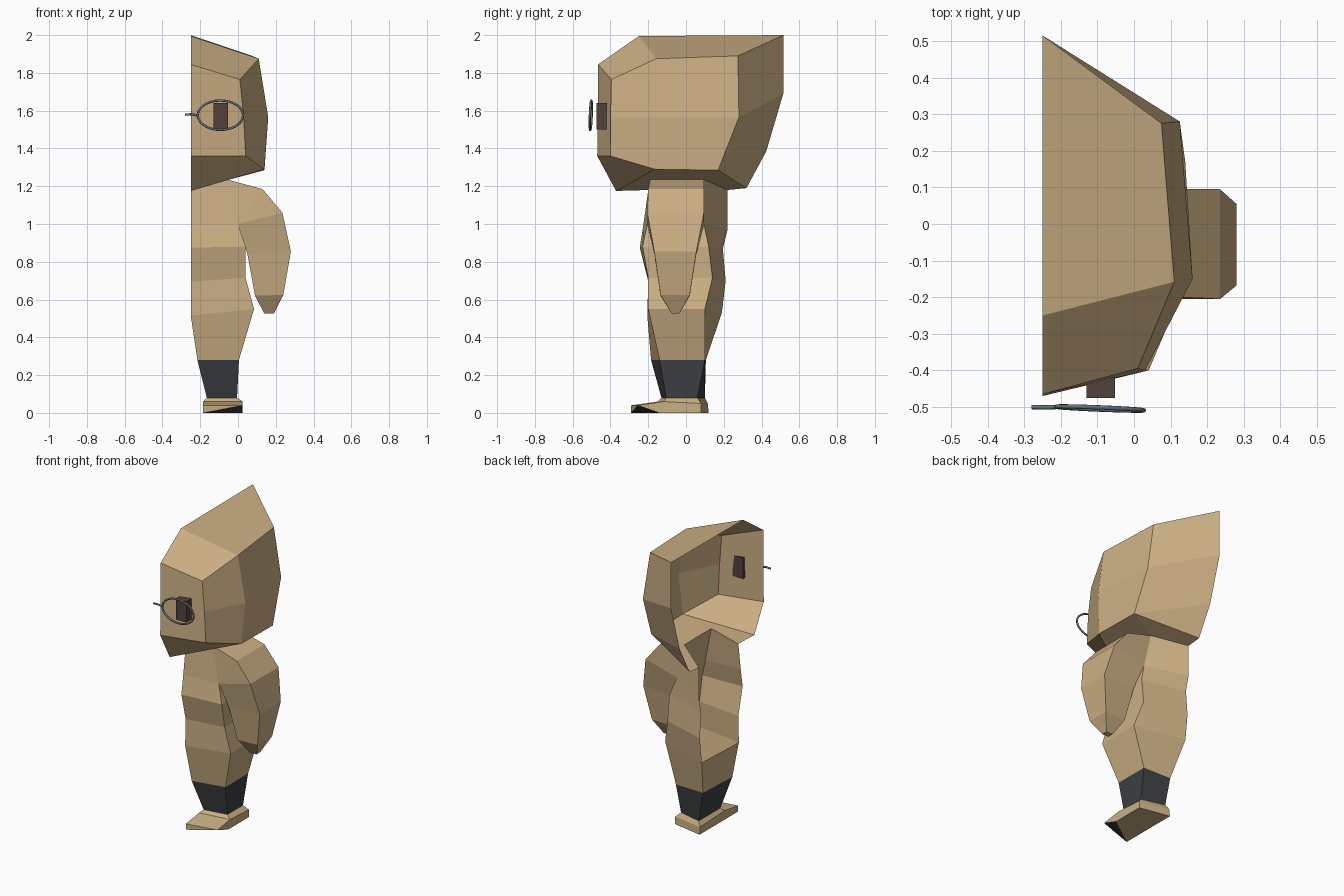
import bpy, bmesh, math
from mathutils import Vector

if "Cube" in bpy.data.objects:
    bpy.data.objects.remove(bpy.data.objects["Cube"])

def material(name, rgb):
    m = bpy.data.materials.new(name)
    m.diffuse_color = (*rgb, 1)
    m.use_nodes = True
    m.node_tree.nodes["Principled BSDF"].inputs["Base Color"].default_value = m.diffuse_color
    return m

TAN = material("tan", (0.60, 0.43, 0.23))
DARK = material("charcoal", (0.045, 0.05, 0.055))
BROWN = material("dark_brown", (0.085, 0.055, 0.045))
STEEL = material("steel", (0.13, 0.18, 0.20))
CUT = -0.25          # open centre plane of the half figure

def make(name, verts, faces, mats):
    """faces: index tuples; an optional dict of face index -> material slot is not needed here"""
    bm = bmesh.new()
    vs = [bm.verts.new(v) for v in verts]
    for f, slot in faces:
        bm.faces.new([vs[i] for i in f]).material_index = slot
    bmesh.ops.remove_doubles(bm, verts=bm.verts, dist=0.0005)
    bmesh.ops.dissolve_degenerate(bm, edges=bm.edges, dist=0.0005)
    bmesh.ops.recalc_face_normals(bm, faces=bm.faces)
    me = bpy.data.meshes.new(name)
    bm.to_mesh(me)
    bm.free()
    for m in mats:
        me.materials.append(m)
    ob = bpy.data.objects.new(name, me)
    bpy.context.collection.objects.link(ob)
    return ob

def strips(rows, closed=True, slots=None, start=0):
    """quads between consecutive 4-point rows"""
    faces = []
    for r in range(len(rows) - 1):
        for i in range(4 if closed else 3):
            j = (i + 1) % 4
            a, b = start + r * 4, start + r * 4 + 4
            faces.append(((a + i, a + j, b + j, b + i), slots[r] if slots else 0))
    return faces

# Neck ring shared by head and torso: front centre, front side, back side, back centre
neck = [(CUT, -0.20, 1.18), (-0.055, -0.19, 1.235), (-0.055, 0.095, 1.235), (CUT, 0.22, 1.18)]

# Head: centre profile (y, z) and outer corners, joined to the neck ring
head_pts = {
    "c0": (CUT, -0.37, 1.175), "c1": (CUT, -0.47, 1.36), "c2": (CUT, -0.465, 1.845),
    "c3": (CUT, -0.25, 1.995), "c4": (CUT, 0.515, 2.0), "c5": (CUT, 0.515, 1.69),
    "c6": (CUT, 0.425, 1.385), "c7": (CUT, 0.32, 1.19),
    "f1": (0.04, -0.40, 1.36), "fm": (0.03, -0.40, 1.565), "f2": (0.01, -0.395, 1.765),
    "t1": (0.11, -0.158, 1.875), "t2": (0.075, 0.275, 1.89),
    "m1": (0.16, -0.15, 1.565), "m2": (0.125, 0.28, 1.565),
    "b1": (0.14, -0.165, 1.29), "b2": (0.14, 0.17, 1.285),
    "n0": neck[0], "n1": neck[1], "n2": neck[2], "n3": neck[3]}
head_faces = """c0 c1 f1 b1,c1 c2 f2 fm f1,c2 c3 t1 f2,c3 c4 t2 t1,f2 t1 m1 fm,fm m1 b1 f1,
t1 t2 m2 m1,m1 m2 b2 b1,t2 c4 c5 m2,m2 c5 c6 b2,b2 c6 c7,c0 b1 n1 n0,b1 b2 n2 n1,b2 c7 n3 n2"""
keys = list(head_pts)
make("head", list(head_pts.values()),
     [(tuple(keys.index(k) for k in f.split()), 0) for f in head_faces.split(",")], [TAN])

# Torso (open at the centre) and leg, ankle band, foot (closed)
torso = [neck,
         [(CUT, -0.225, 1.0), (0.0, -0.205, 1.0), (0.0, 0.095, 1.0), (CUT, 0.22, 0.97)],
         [(CUT, -0.245, 0.875), (0.04, -0.23, 0.88), (0.04, 0.12, 0.88), (CUT, 0.195, 0.87)],
         [(CUT, -0.20, 0.695), (0.04, -0.20, 0.715), (0.04, 0.14, 0.715), (CUT, 0.21, 0.70)]]
leg = [[(CUT, -0.205, 0.515), (0.085, -0.20, 0.55), (0.085, 0.10, 0.55), (CUT, 0.19, 0.53)],
       [(-0.215, -0.185, 0.28), (0.005, -0.14, 0.28), (0.005, 0.10, 0.28), (-0.20, 0.105, 0.28)],
       [(-0.165, -0.13, 0.08), (-0.005, -0.105, 0.08), (-0.005, 0.06, 0.08), (-0.165, 0.10, 0.08)],
       [(-0.185, -0.15, 0.06), (0.025, -0.12, 0.06), (0.025, 0.08, 0.05), (-0.185, 0.115, 0.05)]]
make("torso", sum(torso + leg[:1], []), strips(torso + leg[:1], closed=False), [TAN])
make("leg", sum(leg, []), strips(leg, slots=[0, 1, 0]), [TAN, DARK])

# Foot: toe wedge with an undercut outer corner
foot = leg[3] + [(-0.185, -0.29, 0.04), (0.025, -0.255, 0.04),
                 (-0.185, -0.29, 0), (0.025, -0.14, 0), (0.025, 0.08, 0), (-0.185, 0.12, 0)]
make("foot", foot, [((0, 1, 5, 4), 0), ((4, 5, 6), 0), ((5, 7, 6), 1), ((1, 2, 8, 7, 5), 0),
                    ((2, 3, 9, 8), 0), ((3, 0, 4, 6, 9), 0), ((6, 7, 8, 9), 0)], [TAN, DARK])

# Arm: rows of outer (x, z), inner (x, z), front y and back y for outer and inner sides
arm_rows = [(-0.055, 1.235, 0.0, 1.0, -0.19, 0.095), (0.13, 1.185, 0.0, 1.0, -0.20, 0.095),
            (0.235, 1.06, 0.0, 1.0, -0.205, 0.095), (0.28, 0.855, 0.05, 0.84, -0.168, 0.055),
            (0.24, 0.625, 0.09, 0.62, -0.135, 0.02), (0.19, 0.525, 0.14, 0.525, -0.075, -0.035)]
arm = []
for k, (ox, oz, ix, iz, yf, yb) in enumerate(arm_rows):
    jf, jb = (-0.205, 0.095) if k < 3 else (yf, yb)
    arm.append([(ox, yf, oz), (ox, yb, oz), (ix, jb, iz), (ix, jf, iz)])
n = 4 * len(arm)
arm_faces = [(f, s) for f, s in strips(arm) if not (f[0] < 8 and f[0] % 4 == 2)]
make("arm", sum(arm, []), arm_faces + [((n - 4, n - 3, n - 2, n - 1), 0)], [TAN])

# Eye block
box = [(x, y, z) for x in (-0.13, -0.052) for y in (-0.475, -0.42) for z in (1.5, 1.64)]
make("eye", box, [(f, 0) for f in ((0, 1, 3, 2), (4, 6, 7, 5), (0, 4, 5, 1),
                                   (2, 3, 7, 6), (0, 2, 6, 4), (1, 5, 7, 3))], [BROWN])

# Glasses: oval wire rim and bridge
def wire(name, pts, cyclic):
    cu = bpy.data.curves.new(name, "CURVE")
    cu.dimensions = "3D"
    cu.bevel_depth = 0.006
    cu.bevel_resolution = 2
    cu.use_fill_caps = True
    sp = cu.splines.new("POLY")
    sp.points.add(len(pts) - 1)
    for p, c in zip(sp.points, pts):
        p.co = (*c, 1)
    sp.use_cyclic_u = cyclic
    cu.materials.append(STEEL)
    ob = bpy.data.objects.new(name, cu)
    bpy.context.collection.objects.link(ob)

rim = []
for i in range(28):
    a = math.tau * i / 28
    c, s = math.cos(a), math.sin(a)
    rim.append((-0.093 + 0.12 * c, -0.504 - 0.005 * c + 0.003 * s, 1.576 + 0.078 * s))
wire("glasses_rim", rim, True)
wire("glasses_bridge", [(-0.28, -0.50, 1.579), (-0.245, -0.501, 1.581), (-0.212, -0.50, 1.574)], False)
